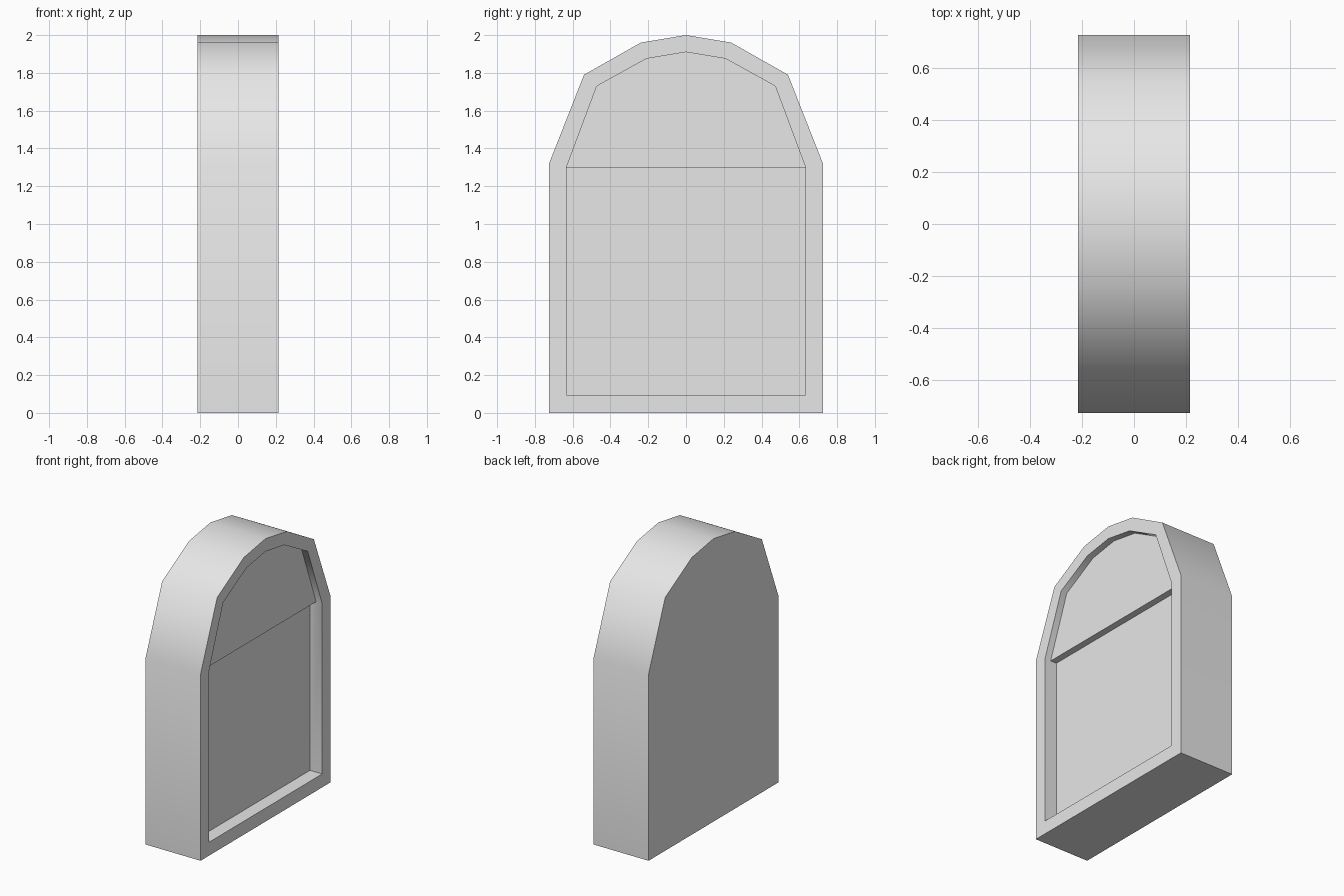
import bpy, bmesh, math

cube = bpy.data.objects.get("Cube")
if cube:
    bpy.data.objects.remove(cube, do_unlink=True)

HALF = 0.215            # half thickness along x
UPPER = HALF - 0.047    # depth of the arched panel
LOWER = HALF - 0.095    # depth of the rectangular panel


def outline(half_profile):
    """Mirror a half profile (bottom corner up to the peak) into a closed loop."""
    return half_profile + [(-y, z) for y, z in reversed(half_profile[:-1])]


outer = outline([(0.725, 0), (0.725, 1.32), (0.54, 1.79), (0.24, 1.96), (0, 2)])
inner = outline([(0.633, 0.095), (0.633, 1.3), (0.472, 1.73), (0.21, 1.875), (0, 1.91)])

bm = bmesh.new()


def ring(points, x):
    return [bm.verts.new((x, y, z)) for y, z in points]


def bridge(a, b):
    n = len(a)
    for i in range(n):
        j = (i + 1) % n
        bm.faces.new((a[i], a[j], b[j], b[i]))


# Solid shell and raised border
back, front = ring(outer, -HALF), ring(outer, HALF)
rim = ring(inner, HALF)
bm.faces.new(back)
bridge(back, front)
bridge(front, rim)

# Arched upper panel: walls and floor
arch_rim = rim[1:-1]
arch = ring(inner[1:-1], UPPER)
bm.faces.new(arch)
for i in range(len(arch) - 1):
    bm.faces.new((arch_rim[i], arch_rim[i + 1], arch[i + 1], arch[i]))

# Deeper lower panel: floor, ledge, sill and side walls
br, tr, tl, bl = ring([inner[0], inner[1], inner[-2], inner[-1]], LOWER)
bm.faces.new((br, tr, tl, bl))
bm.faces.new((tr, arch[0], arch[-1], tl))
bm.faces.new((rim[0], br, bl, rim[-1]))
bm.faces.new((rim[0], rim[1], arch[0], tr, br))
bm.faces.new((rim[-1], rim[-2], arch[-1], tl, bl))

bmesh.ops.recalc_face_normals(bm, faces=bm.faces)
mesh = bpy.data.meshes.new("arched_slab")
bm.to_mesh(mesh)
bm.free()

# Plain grey surface
grey = bpy.data.materials.new("light_grey")
grey.use_nodes = True
colour = (0.8, 0.8, 0.8, 1)
grey.diffuse_color = colour
grey.node_tree.nodes["Principled BSDF"].inputs["Base Color"].default_value = colour
mesh.materials.append(grey)

slab = bpy.data.objects.new("arched_slab", mesh)
bpy.context.collection.objects.link(slab)
bpy.ops.object.select_all(action="DESELECT")
slab.select_set(True)
bpy.context.view_layer.objects.active = slab
bpy.ops.object.shade_smooth_by_angle(angle=math.radians(45))
